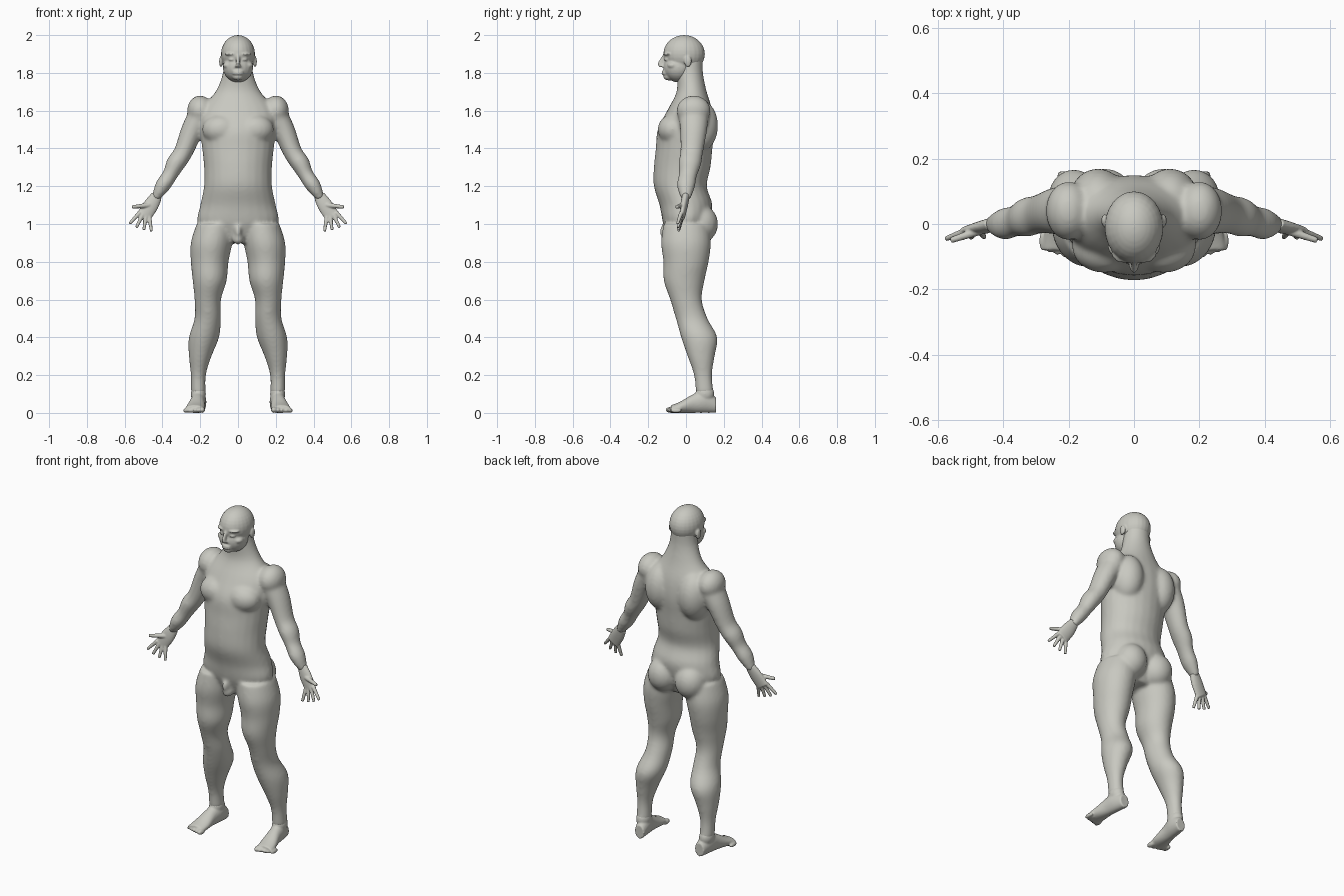
import bpy
import bmesh
from math import cos, sin, pi
from mathutils import Matrix, Vector

cube = bpy.data.objects.get("Cube")
if cube:
    bpy.data.objects.remove(cube, do_unlink=True)

Y_AXIS, Z_AXIS = Vector((0, 1, 0)), Vector((0, 0, 1))
SIDES = {"left": 1, "right": -1}

clay = bpy.data.materials.new("grey clay")
clay.use_nodes = True
clay.diffuse_color = (0.58, 0.58, 0.53, 1)
shader = clay.node_tree.nodes["Principled BSDF"]
shader.inputs["Base Color"].default_value = clay.diffuse_color


def spline(before, start, end, after, t):
    """Catmull-Rom interpolation between the start and end rings."""
    result = []
    for p, q, r, s in zip(before, start, end, after):
        slope_in, slope_out = (r - p) / 2, (s - q) / 2
        ease = t * t * (3 - 2 * t)
        result.append(q + (r - q) * ease + slope_in * t * (1 - t) ** 2
                      - slope_out * t * t * (1 - t))
    return result


def loft(bm, rings, side=1, hint=Y_AXIS, axis=None, sides=24, steps=4):
    """Skin smooth oval rings (x, y, z, width radius, depth radius) into a closed tube."""
    last = len(rings) - 1
    path = []
    for i in range(last):
        span = [rings[max(i - 1, 0)], rings[i], rings[i + 1], rings[min(i + 2, last)]]
        path += [spline(*span, k / steps) for k in range(steps)]
    path.append(rings[last])
    centres = [Vector(ring[:3]) for ring in path]
    loops = []
    for i, (*_, width_radius, depth_radius) in enumerate(path):
        ahead = centres[min(i + 1, len(path) - 1)] - centres[max(i - 1, 0)]
        along = axis or ahead.normalized()
        depth = (hint - along * hint.dot(along)).normalized()
        width = along.cross(depth)
        loop = []
        for k in range(sides):
            angle = 2 * pi * k / sides
            point = (centres[i] + width * width_radius * cos(angle)
                     + depth * depth_radius * sin(angle))
            loop.append(bm.verts.new((point.x * side, point.y, point.z)))
        loops.append(loop)
    for low, high in zip(loops, loops[1:]):
        for k in range(sides):
            n = (k + 1) % sides
            bm.faces.new((low[k], low[n], high[n], high[k]))
    bm.faces.new(loops[0][::-1])
    bm.faces.new(loops[-1])


def column(bm, start, step, rows, side=1):
    """Loft upright rows (x, y, width radius, depth radius) at even heights."""
    rings = [(x, y, start + step * k, width, depth)
             for k, (x, y, width, depth) in enumerate(rows)]
    loft(bm, rings, side, axis=Z_AXIS)


def blob(bm, centre, radii, side=1):
    """Add an ellipsoid muscle or feature."""
    x, y, z = centre
    place = Matrix.Translation((x * side, y, z)) @ Matrix.Diagonal((*radii, 1))
    bmesh.ops.create_uvsphere(bm, u_segments=24, v_segments=16, radius=1, matrix=place)


def finish(name, bm, voxel, rounds):
    """Fuse the overlapping forms into one smooth skin."""
    bmesh.ops.recalc_face_normals(bm, faces=bm.faces)
    mesh = bpy.data.meshes.new(name)
    bm.to_mesh(mesh)
    bm.free()
    mesh.materials.append(clay)
    obj = bpy.data.objects.new(name, mesh)
    bpy.context.collection.objects.link(obj)
    skin = obj.modifiers.new("fuse", "REMESH")
    skin.mode = "VOXEL"
    skin.voxel_size = voxel
    skin.use_smooth_shade = True
    soften = obj.modifiers.new("soften", "SMOOTH")
    soften.factor = 0.5
    soften.iterations = rounds


# Torso and neck, from the crotch up
body = bmesh.new()
column(body, 0.9, 0.1, [
    (0, 0, .09, .08), (0, 0, .21, .12), (0, 0, .2, .14), (0, -.03, .18, .14),
    (0, -.02, .18, .15), (0, -.01, .19, .15), (0, 0, .2, .15), (0, .02, .2, .12),
    (0, .03, .12, .08), (0, .02, .08, .07), (0, .02, .07, .07)])

for side in SIDES.values():
    # Chest, shoulder blade, shoulder and buttock masses
    blob(body, (.09, -.07, 1.5), (.1, .08, .08), side)
    blob(body, (.11, .07, 1.52), (.09, .1, .14), side)
    blob(body, (.2, .04, 1.6), (.07, .09, .08), side)
    blob(body, (.09, .08, 1), (.09, .09, .1), side)

    # Leg, from hip to ankle, and kneecap
    leg = [(.12, 0, .1), (.14, 0, .11), (.15, 0, .1), (.15, -.01, .09), (.16, 0, .07),
           (.16, .03, .07), (.18, .07, .08), (.2, .08, .06), (.21, .09, .04), (.21, .1, .04)]
    column(body, 1, -0.1, [(x, y, r, r * 1.2) for x, y, r in leg], side)
    blob(body, (.16, -.03, .56), (.04, .04, .06), side)

    # Arm, from shoulder to wrist
    arm = [(.18, .04, 1.6, .07), (.24, .04, 1.5, .06), (.29, .03, 1.38, .05),
           (.33, .02, 1.32, .05), (.36, .01, 1.26, .04), (.4, 0, 1.2, .04),
           (.44, 0, 1.13, .02)]
    loft(body, [(x, y, z, r, r * 1.2) for x, y, z, r in arm], side)

# Groin
blob(body, (0, -.11, .96), (.02, .03, .04))
blob(body, (0, -.1, .92), (.03, .03, .03))
finish("body", body, 0.009, 12)

# Skull, jaw and chin
head = bmesh.new()
blob(head, (0, -.01, 1.9), (.09, .11, .1))
blob(head, (0, -.04, 1.83), (.08, .08, .08))
blob(head, (0, -.09, 1.78), (.03, .03, .02))
# Nose bridge, nose tip and lips
loft(head, [(0, -.11, 1.9, .01, .01), (0, -.13, 1.85, .01, .02),
            (0, -.12, 1.83, .02, .02)], axis=Z_AXIS)
for z in (1.795, 1.807):
    blob(head, (0, -.11, z), (.03, .02, .007))
for side in SIDES.values():
    # Brow, eye, cheek and ear
    blob(head, (.03, -.09, 1.9), (.04, .03, .01), side)
    blob(head, (.03, -.1, 1.87), (.02, .015, .007), side)
    blob(head, (.05, -.07, 1.84), (.03, .03, .02), side)
    blob(head, (.09, .01, 1.86), (.01, .02, .03), side)
finish("head", head, 0.005, 5)


def digit(bm, root, tip, radius, side):
    """Loft a tapering finger or thumb."""
    rings = [(*root.lerp(tip, t), radius * (1 - t / 3), radius * (1 - t / 3))
             for t in (0, 0.5, 1)]
    loft(bm, rings, side, sides=14)


for label, side in SIDES.items():
    # Palm, from wrist to knuckles
    hand = bmesh.new()
    loft(hand, [(.43, 0, 1.15, .03, .02), (.46, -.01, 1.1, .04, .02),
                (.5, -.02, 1.04, .04, .015)], side)
    # Four fingers fanned from the knuckle line, then the thumb
    index, little = Vector((.52, -.025, 1.06)), Vector((.47, -.02, 1.04))
    for k in range(4):
        root = index.lerp(little, k / 3)
        fan = 0.75 - 0.3 * k
        reach = Vector((sin(fan), -.25, -cos(fan))) * 0.08
        digit(hand, root, root + reach, .012, side)
    digit(hand, Vector((.47, -.02, 1.1)), Vector((.56, -.05, 1.09)), .014, side)
    finish(label + "_hand", hand, 0.004, 4)

    # Foot, from heel to ball, turned out and flat on the sole
    foot = bmesh.new()
    profile = [(.16, .03, .04), (.1, .04, .06), (.04, .04, .05), (-.03, .05, .03),
               (-.08, .05, .02)]
    loft(foot, [(.22 - y / 8, y, height, width, height) for y, width, height in profile],
         side, hint=Z_AXIS, axis=-Y_AXIS)
    # Toes, shrinking towards the outside
    for k in range(5):
        size = .016 - k * .001
        blob(foot, (.19 + k * .022, k * .007 - .08, size), (size, .03, size), side)
    # Ankle
    blob(foot, (.21, .1, .1), (.04, .05, .05), side)
    finish(label + "_foot", foot, 0.005, 6)
